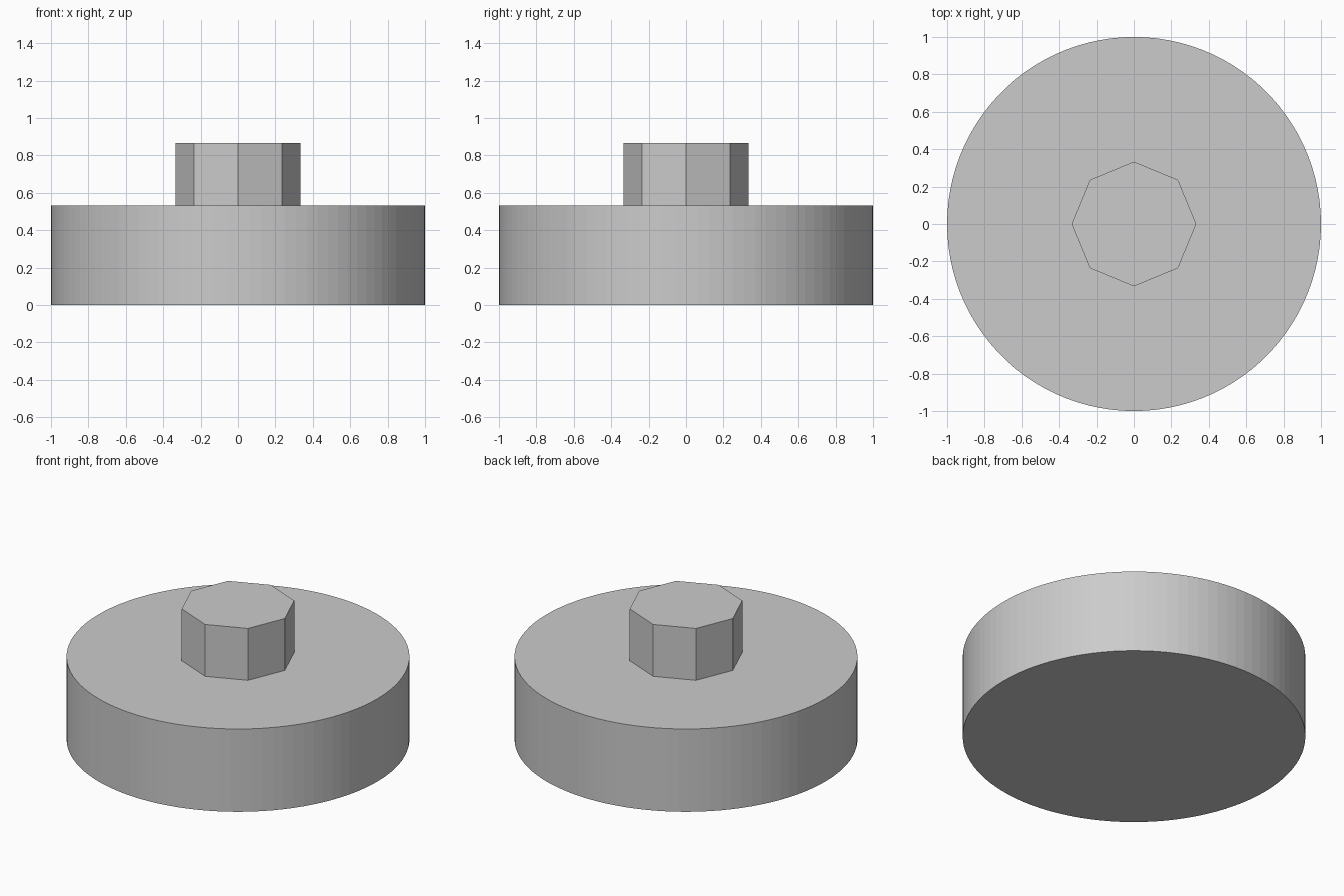
import bpy
import math

cube = bpy.data.objects.get("Cube")
if cube:
    bpy.data.objects.remove(cube, do_unlink=True)

# Single grey material
grey = bpy.data.materials.new("plain grey")
grey.use_nodes = True
colour = (0.6, 0.6, 0.6, 1)
grey.diffuse_color = colour
for node in grey.node_tree.nodes:
    if node.type == 'BSDF_PRINCIPLED':
        node.inputs["Base Color"].default_value = colour


def prism(name, sides, radius, bottom, top):
    """Upright flat-faced prism with corners on the x and y axes."""
    bpy.ops.mesh.primitive_cylinder_add(
        vertices=sides, radius=radius, depth=top - bottom,
        location=(0, 0, (bottom + top) / 2))
    part = bpy.context.object
    part.name = name
    part.data.name = name
    part.data.materials.append(grey)
    return part


BASE_TOP = 0.533
KNOB_TOP = 0.867

# Wide round base
prism("round_base", 100, 1.0, 0, BASE_TOP)

# Eight-sided knob standing on the base
prism("octagonal_knob", 8, 1 / 3, BASE_TOP, KNOB_TOP)
